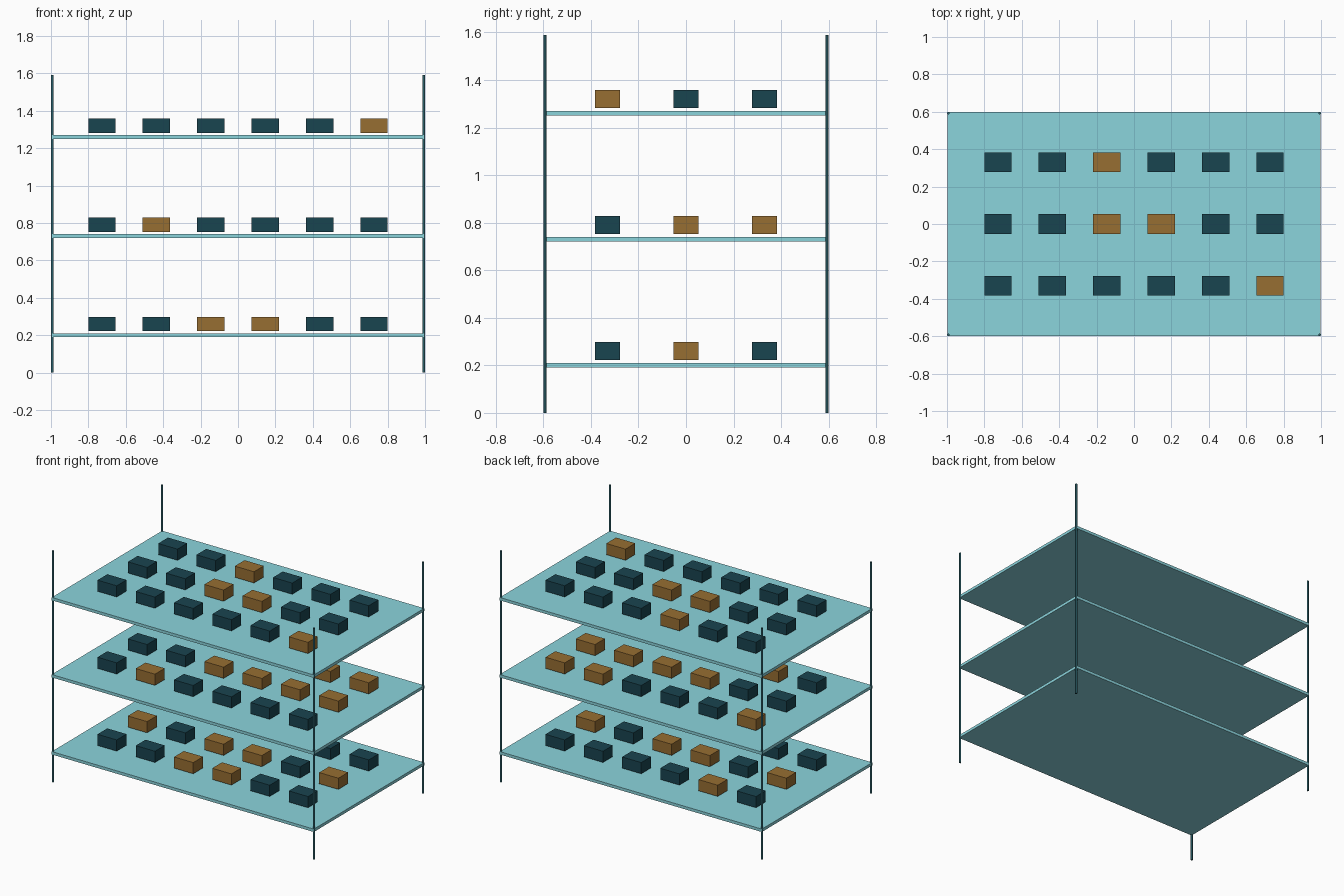
import bpy

if "Cube" in bpy.data.objects:
    bpy.data.objects.remove(bpy.data.objects["Cube"])

def material(name, rgb):
    m = bpy.data.materials.new(name)
    m.diffuse_color = (*rgb, 1)
    m.use_nodes = True
    m.node_tree.nodes["Principled BSDF"].inputs["Base Color"].default_value = m.diffuse_color
    return m

CYAN = material("pale_cyan", (0.26, 0.66, 0.72))
TEAL = material("post_teal", (0.026, 0.127, 0.156))
DARK = material("dark_teal", (0.0097, 0.058, 0.08))
BROWN = material("ochre", (0.31, 0.156, 0.032))

def box(name, loc, size, mat):
    bpy.ops.mesh.primitive_cube_add(size=1, location=loc)
    o = bpy.context.object
    o.name = name
    o.scale = size
    bpy.ops.object.transform_apply(location=False, rotation=False, scale=True)
    o.data.materials.append(mat)

# Corner posts
R, H = 0.007, 1.59
for sx in (-1, 1):
    for sy in (-1, 1):
        bpy.ops.mesh.primitive_cylinder_add(
            vertices=12, radius=R, depth=H,
            location=(sx * (1 - R), sy * (0.6 - R), H / 2))
        post = bpy.context.object
        post.name = "corner_post"
        post.data.materials.append(TEAL)
        bpy.ops.object.shade_smooth_by_angle()

# Box colours per shelf, rows from front to back (b = ochre)
LAYOUT = [
    ("..bb..", "b.bb.b", ".b...."),
    (".b....", "..bbbb", "b...bb"),
    (".....b", "..bb..", "..b..."),
]

# Shelves and the boxes hovering just above them
for level, rows in enumerate(LAYOUT):
    z = 0.2 + 0.53 * level
    box("shelf", (0, 0, z), (1.994, 1.2, 0.02), CYAN)
    for j, row in enumerate(rows):
        for i, c in enumerate(row):
            box("storage_box",
                ((i - 2.5) * 0.291, (j - 1) * 0.33, z + 0.06),
                (0.146, 0.106, 0.077), BROWN if c == "b" else DARK)
